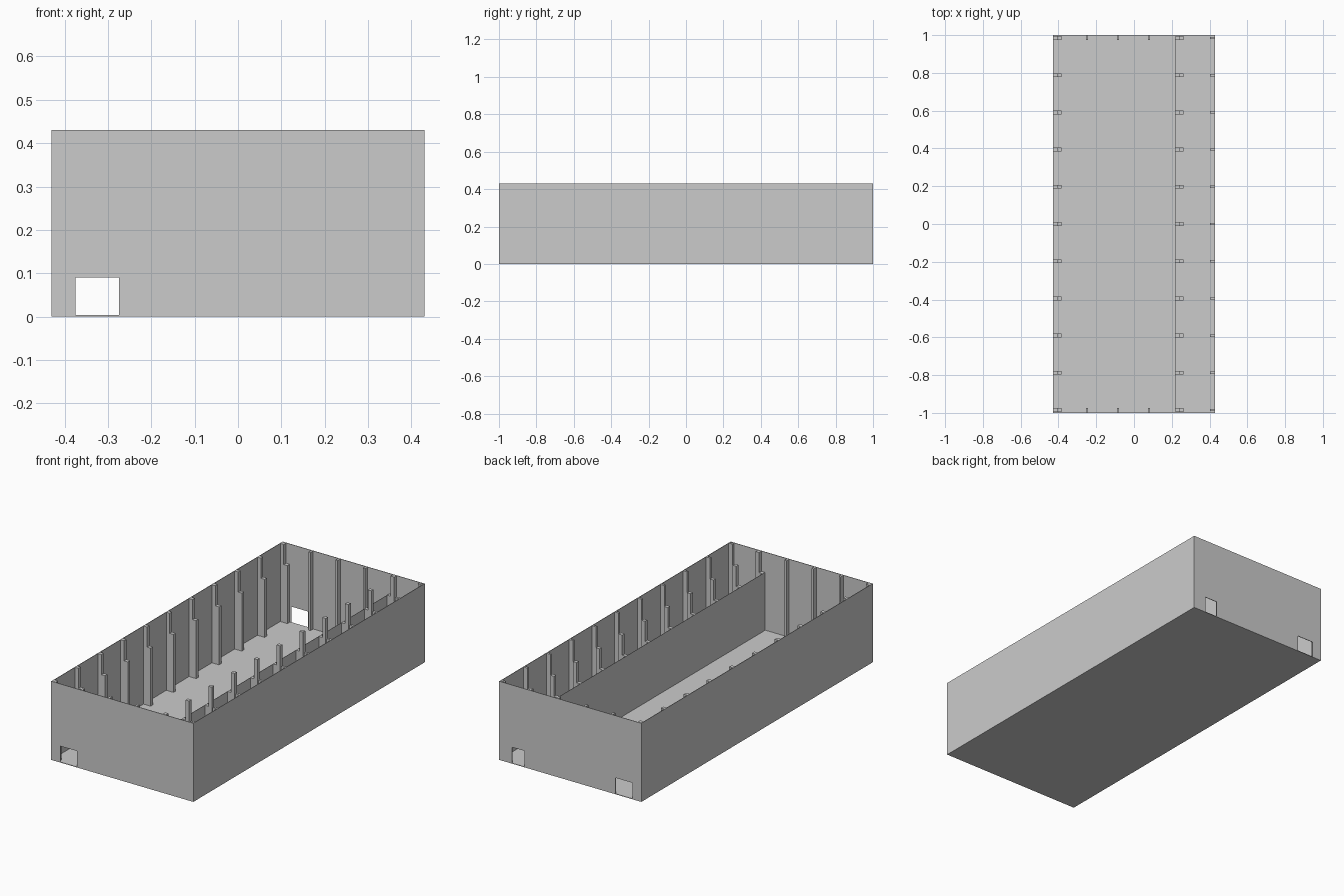
import bpy

if "Cube" in bpy.data.objects:
    bpy.data.objects.remove(bpy.data.objects["Cube"])

W, L, H, T = 0.43, 1.0, 0.43, 0.003     # half width, half length, height, sheet thickness
RAIL = 0.32                             # height of the short columns and partition
DOOR = 0.09
BAYS = [0.985 * k / 5 for k in range(-5, 6)]


def boxes(name, spans):
    """One object made of boxes given as (x0, x1, y0, y1, z0, z1)."""
    verts, faces = [], []
    for x0, x1, y0, y1, z0, z1 in spans:
        n = len(verts)
        verts += [(x, y, z) for z in (z0, z1)
                  for x, y in ((x0, y0), (x1, y0), (x1, y1), (x0, y1))]
        faces += [(n + 3, n + 2, n + 1, n), (n + 4, n + 5, n + 6, n + 7)]
        faces += [(n + i, n + (i + 1) % 4, n + 4 + (i + 1) % 4, n + 4 + i) for i in range(4)]
    mesh = bpy.data.meshes.new(name)
    mesh.from_pydata(verts, [], faces)
    ob = bpy.data.objects.new(name, mesh)
    bpy.context.collection.objects.link(ob)
    return ob


def wall_with_doors(name, y0, y1, doors):
    """Extruded wall outline notched by doorways at floor level."""
    pts = [(-W, 0)]
    for a, b in doors:
        pts += [(a, 0), (a, DOOR), (b, DOOR), (b, 0)]
    pts += [(W, 0), (W, H), (-W, H)]
    n = len(pts)
    verts = [(x, y, z) for y in (y0, y1) for x, z in pts]
    faces = [tuple(range(n)), tuple(range(2 * n - 1, n - 1, -1))]
    faces += [(i, i + n, (i + 1) % n + n, (i + 1) % n) for i in range(n)]
    mesh = bpy.data.meshes.new(name)
    mesh.from_pydata(verts, [], faces)
    ob = bpy.data.objects.new(name, mesh)
    bpy.context.collection.objects.link(ob)


def column_row(name, x0, x1, half, top):
    boxes(name, [(x0, x1, y - half, y + half, T, top) for y in BAYS])


# Floor and outer walls
boxes("floor", [(-W, W, -L, L, 0, T)])
boxes("left_wall", [(-W, -W + T, -L, L, 0, H)])
boxes("right_wall", [(W - T, W, -L, L, 0, H)])
wall_with_doors("front_wall", -L, -L + T, [(-0.375, -0.275)])
wall_with_doors("back_wall", L - T, L, [(-0.375, -0.275), (0.277, 0.352)])

# Tall wall columns with shorter crane columns in front
column_row("left_tall_columns", -W + T, -0.406, 0.01, H)
column_row("left_short_columns", -0.406, -0.384, 0.01, RAIL)
column_row("inner_short_columns", 0.22, 0.241, 0.01, RAIL)
column_row("inner_tall_columns", 0.241, 0.262, 0.01, H)
column_row("right_wall_columns", 0.403, W - T, 0.006, H)

# Partition panels between the two bays
boxes("partition", [(0.218, 0.22, a, b, T, RAIL) for a, b in zip(BAYS, BAYS[1:])])

# Slim posts on the end walls
for name, y0, y1 in (("front_posts", -L + T, -L + 0.027), ("back_posts", L - 0.027, L - T)):
    boxes(name, [(x - 0.006, x + 0.006, y0, y1, T, H) for x in (-0.249, -0.085, 0.08)])
